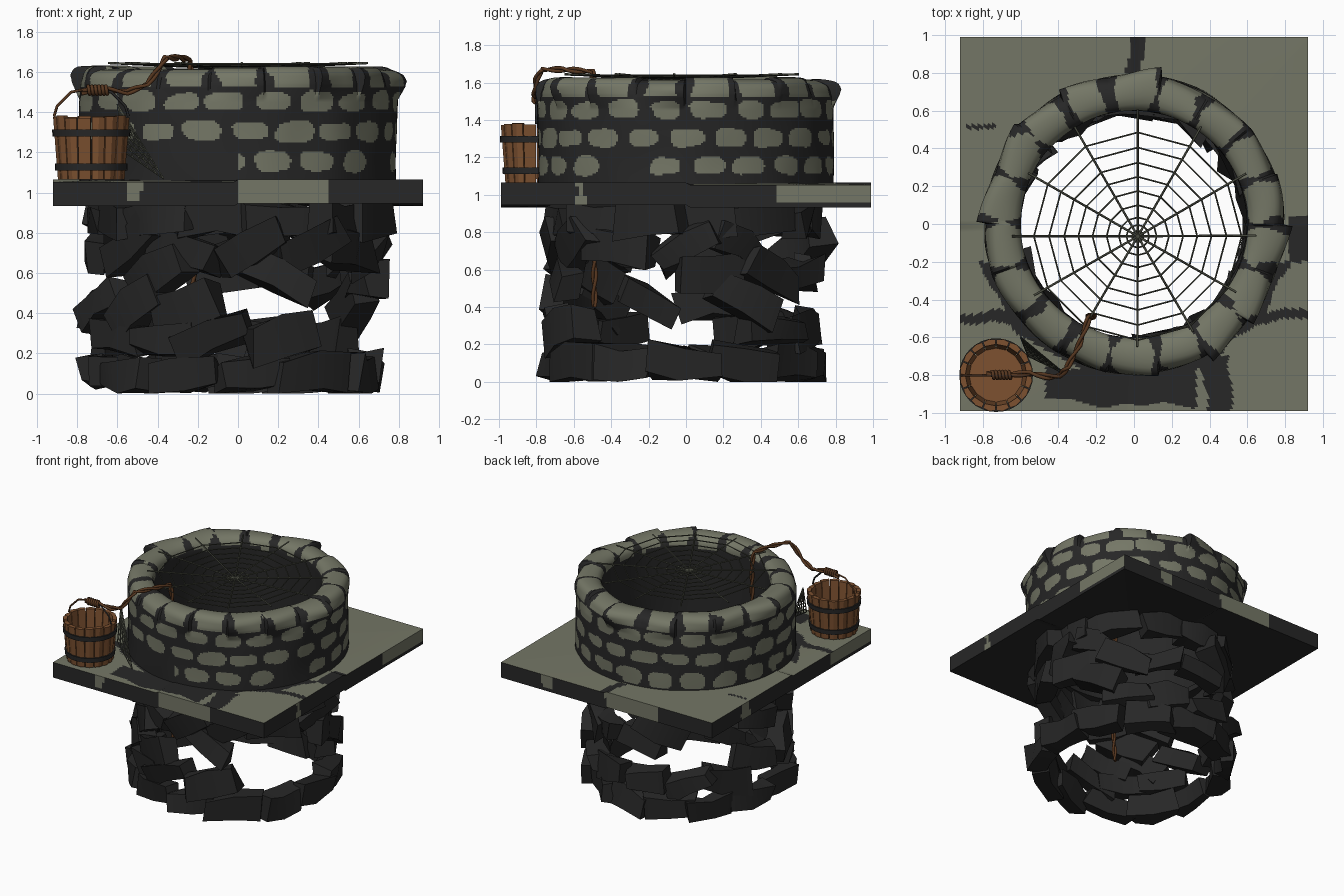
import bpy, bmesh, math, random
from mathutils import Vector, Matrix, noise

if "Cube" in bpy.data.objects:
    bpy.data.objects.remove(bpy.data.objects["Cube"])
random.seed(11)
TAU = 2 * math.pi

def material(name, rgb):
    m = bpy.data.materials.new(name)
    m.diffuse_color = (*rgb, 1)
    m.use_nodes = True
    m.node_tree.nodes["Principled BSDF"].inputs["Base Color"].default_value = m.diffuse_color
    return m

STONE = material("olive stone", (0.175, 0.183, 0.132))
DARK = material("dark mortar", (0.02, 0.02, 0.02))
WOOD = material("bucket wood", (0.205, 0.083, 0.03))
ROPE = material("rope brown", (0.095, 0.038, 0.014))
WEB = material("web grey", (0.065, 0.069, 0.05))

def add(name, data):
    ob = bpy.data.objects.new(name, data)
    bpy.context.collection.objects.link(ob)
    bpy.ops.object.select_all(action='DESELECT')
    ob.select_set(True)
    bpy.context.view_layer.objects.active = ob

def finish(name, bm, mats, smooth=0):
    bmesh.ops.recalc_face_normals(bm, faces=list(bm.faces))
    me = bpy.data.meshes.new(name)
    bm.to_mesh(me)
    bm.free()
    for m in mats:
        me.materials.append(m)
    add(name, me)
    if smooth:
        bpy.ops.object.shade_smooth_by_angle(angle=math.radians(smooth))

def loft(bm, rows, wrap=False, caps=False):
    """Skin closed loops of points; wrap joins the last loop to the first."""
    vs = [[bm.verts.new(p) for p in row] for row in rows]
    n = len(rows[0])
    for i in range(len(rows) if wrap else len(rows) - 1):
        a, b = vs[i], vs[(i + 1) % len(rows)]
        for j in range(n):
            bm.faces.new((a[j], a[(j + 1) % n], b[(j + 1) % n], b[j]))
    if caps:
        bm.faces.new(vs[0][::-1])
        bm.faces.new(vs[-1])

def tubes(name, paths, radius, mat, sides=0):
    cu = bpy.data.curves.new(name, 'CURVE')
    cu.dimensions, cu.bevel_depth, cu.bevel_resolution = '3D', radius, sides
    cu.use_fill_caps = True
    for path in paths:
        sp = cu.splines.new('POLY')
        sp.points.add(len(path) - 1)
        for q, p in zip(sp.points, path):
            q.co = (*p, 1)
    cu.materials.append(mat)
    add(name, cu)
    bpy.ops.object.convert(target='MESH')

def wob(x, y, z, s=6.0):
    return noise.noise(Vector((x, y, z)) * s)

def rnd(a, b, c=0):
    return math.sin(a * 12.99 + b * 78.23 + c * 37.72 + 1.7) * 43758.55 % 1

# Square slab with a round hole
HX, HY, R_IN, M = 0.92, 0.99, 0.61, 90
steps = [2 * i / M - 1 for i in range(M)]
per = ([(HX * s, -HY) for s in steps] + [(HX, HY * s) for s in steps]
       + [(-HX * s, HY) for s in steps] + [(-HX, -HY * s) for s in steps])

def slab_row(t, z):
    pts = [Vector(p).normalized() * R_IN * (1 - t) + Vector(p) * t for p in per]
    return [(p.x, p.y, z - 0.012 * t * (p.x * p.y > 0)) for p in pts]

bm = bmesh.new()
loft(bm, [slab_row(t / 40, 1.065) for t in range(41)]
     + [slab_row(1, z) for z in (1.045, 1.02, 0.995, 0.97, 0.945)] + [slab_row(0, 0.945)], wrap=True)
for f in bm.faces:
    x, y, z = f.calc_center_median()
    w = 0.05 * wob(x, y, z, 5)
    dark = True
    if z > 1.05 and max(abs(x) / HX, abs(y) / HY) < 0.9995:      # top: cracks and shadowed mortar
        dark = ((math.hypot(x, y) < 0.83 + w and y < -0.2)
                or (abs(x + w) < 0.04 and y > 0.8)
                or (-0.95 + w < y < -0.75 + w and -0.47 < x < 0.33)
                or (abs(x - 0.43 + w) < 0.07 and y < -0.7)
                or (abs(y + 0.49 + w) < 0.028 and abs(x) > 0.6)
                or (abs(y + 0.08) < 0.1 + w and x > 0.82)
                or (abs(y - 0.515) < 0.012 and -0.89 < x < -0.73))
    elif abs(y) > HY - 0.005 and z > 0.955:
        s = x if y < 0 else -x
        dark = not (w < s < 0.44 or abs(s + 0.52) < 0.035 + w)
    elif abs(x) > HX - 0.005 and z > 0.955:
        s = y if x > 0 else -y
        dark = not (s > 0.48 + w or abs(s + 0.56) < 0.04 + w)
    f.material_index = int(dark)
finish("slab", bm, [STONE, DARK], 30)

# Round wall with a jagged top course, stones marked out in rows
N, TOPS, COLS = 432, 18, 21
prof = [(0.79, 1.04 + 0.0091 * i) for i in range(55)]
prof += [(0.785, 1.545), (0.782, 1.56), (0.776, 1.575), (0.765, 1.592), (0.745, 1.604), (0.72, 1.612),
         (0.69, 1.617), (0.66, 1.615), (0.63, 1.607), (0.61, 1.59), (0.6, 1.565)]
prof += [(0.6, 1.535 - 0.035 * i) for i in range(17)]

def wall_point(r, z, j):
    a = TAU * j / N
    k, fr = divmod(j / N * TOPS, 1)
    lip = min(1, max(0, (z - 1.46) / 0.1)) * min(1, max(0, (r - 0.6) / 0.15))
    r += lip * (0.065 * (0.2 + rnd(k, 1)) * (fr if rnd(k, 2) > 0.4 else 1 - fr) - 0.012)
    z += lip * 0.035 * (rnd(k, 3) - 0.3)
    r += (0.012 if r > 0.62 else 0.006) * wob(math.cos(a), math.sin(a), z, 3)
    return (r * math.cos(a), r * math.sin(a), z)

def is_stone(x, y, z):
    r, a = math.hypot(x, y), math.atan2(y, x) % TAU
    w = wob(x, y, z, 9)
    if z > 1.525 and r > 0.6:                 # top course wraps over the rim
        u = a / TAU * TOPS + 0.1 * w
        return abs(u % 1 - 0.5) < max(0.32, 0.45 - 1.2 * abs(r - 0.69)) + 0.12 * w
    front = y < -0.25 and x < 0.75
    row = round((z - 1.155) / 0.15)
    if row < 0 or row > 2 or r < 0.7:
        return False
    k, fr = divmod(a / TAU * COLS + 0.5 * (row % 2) + 0.1 * w, 1)
    if row == 0 and front and (rnd(k, 5) < 0.3 or x < 0):
        return False
    su = 0.35 + 0.08 * rnd(row, k, 6)
    sv = 0.042 + 0.012 * rnd(row, k, 7)
    zc = 1.155 + 0.15 * row
    if row == 0 and x < 0 and y > 0:          # taller lowest stones at the back left
        zc, sv = 1.135, 0.065
    return abs((fr - 0.5) / su) ** 3 + abs((z - zc) / sv) ** 3 < 1 + 0.8 * w

bm = bmesh.new()
loft(bm, [[wall_point(r, z, j) for j in range(N)] for r, z in prof])
for f in bm.faces:
    f.material_index = 0 if is_stone(*f.calc_center_median()) else 1
finish("round_wall", bm, [STONE, DARK], 40)

# Crumbling shaft of loose dark stones, each a jittered three-section block
bm = bmesh.new()
courses = [(0.1, 1), (0.28, 0.5), (0.43, 0.55), (0.58, 0.62), (0.73, 0.75), (0.87, 1)]
jit = random.uniform
for ci, (z, keep) in enumerate(courses):
    for k in range(13):
        if random.random() > keep:
            continue
        a = TAU * (k + 0.5 * (ci % 2) + jit(-.15, .15)) / 13
        sx, sy, sz = jit(0.1, 0.14), jit(0.32, 0.4), jit(0.13, 0.19)
        tilt = 0.15 if keep == 1 else 0.55
        mat = (Matrix.Rotation(a, 4, 'Z') @ Matrix.Translation((0.675 + jit(-.015, .015), 0, z))
               @ Matrix.Rotation(jit(-tilt, tilt), 4, 'X') @ Matrix.Rotation(jit(-.25, .25), 4, 'Z'))
        rows = []
        for y in (-sy / 2, 0, sy / 2):
            row = [mat @ Vector((i * sx - 0.6 * y * y + jit(-.03, .03), y + jit(-.03, .03),
                                 j * sz + jit(-.03, .03)))
                   for i, j in ((-.5, -.5), (.5, -.5), (.5, .5), (-.5, .5))]
            rows.append([(p.x - 0.015, p.y - 0.015, min(0.96, max(0, p.z))) for p in row])
        loft(bm, rows, caps=True)
finish("shaft_stones", bm, [DARK], 45)

# Bucket: staves, floor, hoops
BX, BY, STAVES = -0.73, -0.80, 16

def bucket_r(z):
    return 0.163 + 0.025 * (z - 1.065) / 0.315

def ring(r, z, n=32):
    return [(BX + r * math.cos(TAU * i / n), BY + r * math.sin(TAU * i / n), z) for i in range(n)]

bm = bmesh.new()
for k in range(STAVES):
    a0, a1 = TAU * (k + 0.04) / STAVES, TAU * (k + 0.96) / STAVES
    section = ((-.025, a0), (0, a0), (.006, (a0 + a1) / 2), (0, a1), (-.025, a1))
    loft(bm, [[(BX + (bucket_r(z) + q) * math.cos(a), BY + (bucket_r(z) + q) * math.sin(a), z)
               for q, a in section] for z in (1.066, 1.22, 1.372 + 0.012 * rnd(k, 9))], caps=True)
finish("bucket_staves", bm, [WOOD])
bm = bmesh.new()
loft(bm, [ring(0.15, 1.085), ring(0.15, 1.115)], caps=True)
finish("bucket_floor", bm, [WOOD])
for name, z in (("lower_hoop", 1.11), ("upper_hoop", 1.28)):
    bm, r = bmesh.new(), bucket_r(z)
    loft(bm, [ring(r + .013, z), ring(r + .015, z + .035), ring(r - .01, z + .035), ring(r - .01, z)], wrap=True)
    finish(name, bm, [DARK], 30)
for name, s, m in (("handle_left", -1, ROPE), ("handle_right", 1, DARK)):
    tubes(name, [[(BX + s * x, BY, z) for x, z in ((.185, 1.38), (.17, 1.43), (.1, 1.5), (0, 1.52))]], 0.007, m)

# Twisted rope: from the handle, over the rim and down the shaft
def strand(path, off, turns, phase):
    pts = [Vector(p) for p in path]
    fine = [a.lerp(b, i / s) for a, b in zip(pts, pts[1:])
            for s in [max(2, int((b - a).length / 0.015))] for i in range(s)] + [pts[-1]]
    out = []
    for i, p in enumerate(fine):
        d = (fine[min(i + 1, len(fine) - 1)] - fine[max(i - 1, 0)]).normalized()
        u = d.cross(Vector((0.31, 0.9, 0.2))).normalized()
        out.append(p + off * (u * math.cos(i * turns + phase) + d.cross(u) * math.sin(i * turns + phase)))
    return out

route = [(-0.78, -0.79, 1.5), (-0.68, -0.8, 1.515), (-0.55, -0.79, 1.5), (-0.45, -0.81, 1.54),
         (-0.39, -0.8, 1.62), (-0.36, -0.77, 1.67), (-0.29, -0.64, 1.67), (-0.24, -0.5, 1.66),
         (-0.23, -0.49, 1.55), (-0.24, -0.49, 0.95), (-0.215, -0.49, 0.65), (-0.23, -0.49, 0.4)]
tubes("rope", [strand(route, 0.009, 0.4, ph) for ph in (0, math.pi)], 0.01, ROPE, 1)
tubes("rope_knot", [[(-0.75 + t / 400, BY + 0.02 * math.cos(t * 0.9), 1.51 + 0.022 * math.sin(t * 0.9))
                     for t in range(41)]], 0.009, ROPE, 1)

# Web over the mouth
C, SP = Vector((0.02, -0.065, 1.615)), 12
def web_pt(k, r):
    a = TAU * k / SP
    p = C + Vector((r * math.cos(a), r * math.sin(a), 0.045 * r))
    flat = Vector((p.x, p.y, 0))              # keep every strand on the opening
    return p if flat.length < 0.65 else Vector((*(flat.normalized() * 0.65).xy, p.z))

tubes("web_spokes", [[C, web_pt(k, 0.67)] for k in range(SP)], 0.006, WEB)
tubes("web_loops", [[web_pt(k, r) for k in range(SP + 1)]
                    for r in (0.03, 0.06, 0.1, 0.165, 0.24, 0.315, 0.39, 0.47, 0.55)], 0.0045, WEB)

# Small web between bucket, wall and slab
top = Vector((-0.6, -0.6, 1.44))
ends = [Vector((-0.56, -0.7, 1.2)).lerp(Vector((-0.37, -0.79, 1.07)), t / 5) for t in range(6)]
tubes("corner_web", [[top, e] for e in ends]
      + [[top.lerp(e, s / 8) for e in ends] for s in range(2, 9)], 0.004, WEB)
